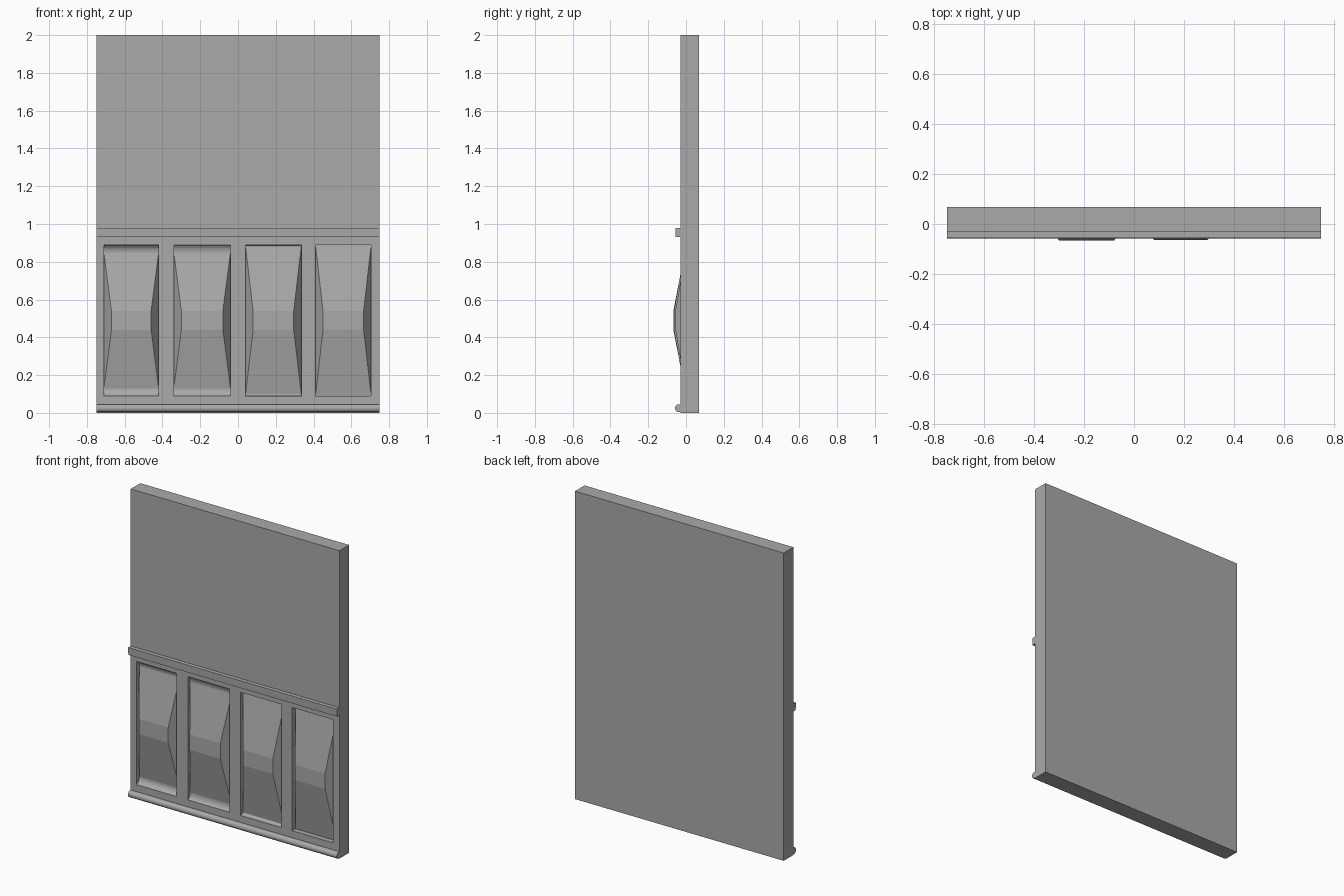
import bpy
import bmesh
from math import sin, cos, pi

if "Cube" in bpy.data.objects:
    bpy.data.objects.remove(bpy.data.objects["Cube"], do_unlink=True)

HALF, TOP = 0.75, 2.0
FRONT, BACK = -0.03, 0.068
LOW, HIGH = 0.09, 0.89          # recess height range

# One plain grey throughout
grey = bpy.data.materials.new("wall_grey")
grey.use_nodes = True
colour = (0.4, 0.4, 0.4, 1)
grey.diffuse_color = colour
grey.node_tree.nodes["Principled BSDF"].inputs["Base Color"].default_value = colour


def finish(bm, name):
    bmesh.ops.recalc_face_normals(bm, faces=bm.faces)
    mesh = bpy.data.meshes.new(name)
    bm.to_mesh(mesh)
    bm.free()
    mesh.materials.append(grey)
    obj = bpy.data.objects.new(name, mesh)
    bpy.context.collection.objects.link(obj)
    return obj


def rect(bm, x0, x1, z0, z1, y):
    return [bm.verts.new(p) for p in ((x0, y, z0), (x1, y, z0), (x1, y, z1), (x0, y, z1))]


def raised_field(bm, x0, x1, peak, cove):
    """Sunken opening with a coved head and foot and a raised centre."""
    floor = peak + 0.06
    loops = [rect(bm, x0, x1, LOW, HIGH, FRONT)]
    steps = 5 if cove else 1
    for i in range(1, steps + 1):
        t = i / steps * pi / 2
        inset = cove * (1 - cos(t))
        y = FRONT + (floor - FRONT) * sin(t)
        loops.append(rect(bm, x0, x1, LOW + inset, HIGH - inset, y))
    loops.append(rect(bm, x0 + 0.04, x1 - 0.04, 0.44, 0.54, peak))
    for a, b in zip(loops, loops[1:]):
        for k in range(4):
            n = (k + 1) % 4
            bm.faces.new((a[k], a[n], b[n], b[k]))
    bm.faces.new(loops[-1])


# Wall slab: front frame, four raised fields, then the sides and back
fields = [(-0.71, -0.42, -0.059, 0.04), (-0.34, -0.04, -0.067, 0.04),
          (0.04, 0.335, -0.064, 0.01), (0.41, 0.705, -0.056, 0)]
bm = bmesh.new()
xs = [-HALF] + [x for f in fields for x in f[:2]] + [HALF]
zs = [0, LOW, HIGH, TOP]
for i in range(len(xs) - 1):
    for j in range(3):
        if not (i % 2 and j == 1):
            bm.faces.new(rect(bm, xs[i], xs[i + 1], zs[j], zs[j + 1], FRONT))
for field in fields:
    raised_field(bm, *field)
bmesh.ops.remove_doubles(bm, verts=bm.verts, dist=0.0001)
border = [e for e in bm.edges if e.is_boundary]
new = bmesh.ops.extrude_edge_only(bm, edges=border)["geom"]
for v in new:
    if isinstance(v, bmesh.types.BMVert):
        v.co.y = BACK
bmesh.ops.holes_fill(bm, edges=[e for e in bm.edges if e.is_boundary], sides=0)
finish(bm, "panelled_wall")


def rail(name, profile):
    """Moulding running the full width, from a (y, z) profile."""
    bm = bmesh.new()
    ends = [[bm.verts.new((x, y, z)) for y, z in profile] for x in (-HALF, HALF)]
    for end in ends:
        bm.faces.new(end)
    count = len(profile)
    for k in range(count):
        n = (k + 1) % count
        bm.faces.new((ends[0][k], ends[0][n], ends[1][n], ends[1][k]))
    return finish(bm, name)


# Dado rail and rounded skirting
rail("dado_rail", [(FRONT, 0.932), (-0.055, 0.932), (-0.056, 0.972),
                   (-0.056, 0.98), (FRONT, 0.98)])
nose = [(-0.04 - 0.018 * sin(a), 0.0245 - 0.0205 * cos(a))
        for a in (i * pi / 8 for i in range(9))]
skirting = rail("skirting", [(FRONT, 0.004)] + nose + [(FRONT, 0.045)])
bpy.ops.object.select_all(action="DESELECT")
skirting.select_set(True)
bpy.context.view_layer.objects.active = skirting
bpy.ops.object.shade_smooth_by_angle(angle=0.7)
